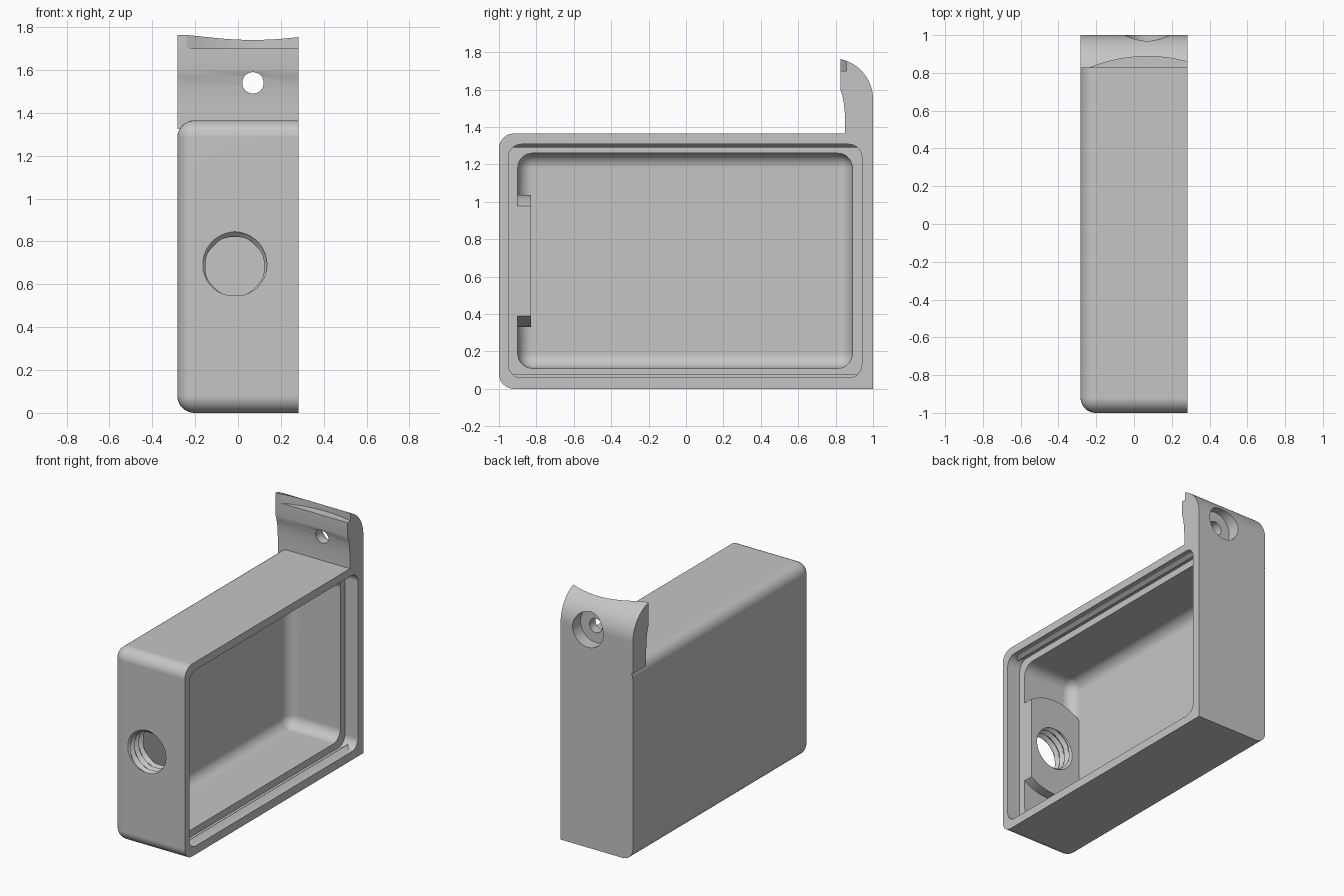
import bpy, bmesh, math

if "Cube" in bpy.data.objects:
    bpy.data.objects.remove(bpy.data.objects["Cube"], do_unlink=True)

grey = bpy.data.materials.new("plain_grey")
grey.use_nodes = True
COLOUR = (0.56, 0.56, 0.56, 1)
grey.diffuse_color = COLOUR
grey.node_tree.nodes["Principled BSDF"].inputs["Base Color"].default_value = COLOUR


def finish(bm, name):
    bmesh.ops.recalc_face_normals(bm, faces=bm.faces)
    mesh = bpy.data.meshes.new(name)
    bm.to_mesh(mesh)
    bm.free()
    mesh.materials.append(grey)
    ob = bpy.data.objects.new(name, mesh)
    bpy.context.collection.objects.link(ob)
    return ob


def rounded_box(name, lo, hi, radius, keep):
    """Box with rounded edges, except those for which keep(midpoint) is true."""
    bm = bmesh.new()
    bmesh.ops.create_cube(bm, size=1)
    edges = [e for e in bm.edges if not keep((e.verts[0].co + e.verts[1].co) / 2)]
    for v in bm.verts:
        v.co = [(a + b) / 2 + (b - a) * c for a, b, c in zip(lo, hi, v.co)]
    bmesh.ops.bevel(bm, geom=edges, offset=radius, segments=8, profile=0.5,
                    affect='EDGES', clamp_overlap=True)
    return finish(bm, name)


def loft(name, rings):
    """Closed solid through rings of equal point count."""
    bm = bmesh.new()
    loops = [[bm.verts.new(p) for p in ring] for ring in rings]
    n = len(loops[0])
    for a, b in zip(loops, loops[1:]):
        for i in range(n):
            j = (i + 1) % n
            bm.faces.new((a[i], a[j], b[j], b[i]))
    bm.faces.new(loops[0])
    bm.faces.new(loops[-1])
    return finish(bm, name)


def circle_y(x, z, r, y, n=64):
    turn = [2 * math.pi * i / n for i in range(n)]
    return [(x + r * math.cos(a), y, z + r * math.sin(a)) for a in turn]


def combine(target, other, operation):
    mod = target.modifiers.new(operation.lower(), 'BOOLEAN')
    mod.operation = operation
    mod.solver = 'EXACT'
    mod.object = other
    bpy.ops.object.select_all(action='DESELECT')
    bpy.context.view_layer.objects.active = target
    target.select_set(True)
    bpy.ops.object.modifier_apply(modifier=mod.name)
    bpy.data.objects.remove(other, do_unlink=True)


HALF, TOP = 0.283, 1.365

# Outer case: flat at the back and on the open side, rounded elsewhere
body = rounded_box("enclosure_body", (-HALF, -1, 0), (HALF, 1, TOP), 0.08,
                   lambda m: m.x > 0.4 or m.y > 0.4)

# Mounting tab: side profile with a curved back and a hollow front
arc = [math.radians(78.2 * i / 14) for i in range(15)]
profile = [(0.85, 1.325), (1, 1.325)]
profile += [(0.78 + 0.22 * math.cos(a), 1.548 + 0.22 * math.sin(a)) for a in arc]
profile += [(0.825, 1.6), (0.836, 1.57), (0.844, 1.525), (0.849, 1.475), (0.85, 1.42)]
tab = loft("mounting_tab", [[(x, y, z) for y, z in profile] for x in (-HALF, HALF)])
combine(body, tab, 'UNION')

# Hollow inside, and the stepped seat for a lid
SEAT_LOW, SEAT_HIGH, LEDGE = 0.06, 1.308, 0.18
cavity = rounded_box("cavity", (-0.227, -0.9, 0.11), (0.5, 0.89, 1.26), 0.08,
                     lambda m: m.x > 0.4)
combine(body, cavity, 'DIFFERENCE')
seat = rounded_box("lid_seat", (LEDGE, -0.95, SEAT_LOW), (0.5, 0.94, SEAT_HIGH), 0.07,
                   lambda m: abs(m.x) > 0.4)
combine(body, seat, 'DIFFERENCE')

# Snap ridges along the top and bottom of the seat, running into its corners
for z, inward in ((SEAT_HIGH, -1), (SEAT_LOW, 1)):
    section = [(0.195, -0.01), (0.195, 0), (0.22, 0.017), (0.245, 0), (0.245, -0.01)]
    ridge = loft("snap_ridge", [[(x, y, z + inward * d) for x, d in section]
                                for y in (-0.935, 0.925)])
    combine(body, ridge, 'UNION')

# Round boss behind the front opening, trimmed flat on both sides
HX, HZ = -0.015, 0.684
boss = loft("boss", [[(min(max(x, -0.25), LEDGE), y, z)
                      for x, y, z in circle_y(HX, HZ, 0.353, y, 96)]
                     for y in (-0.93, -0.83)])
combine(body, boss, 'UNION')

# Threaded front opening: radius follows a helical wave
SEG, PITCH = 48, 0.048
rows = []
for k in range(45):
    y = -1.03 + 0.006 * k
    ring = []
    for i in range(SEG):
        a = 2 * math.pi * i / SEG
        phase = ((y + 1) / PITCH + a / (2 * math.pi) - 0.25) % 1
        r = 0.137 + 0.025 * abs(1 - 2 * phase)
        ring.append((HX + r * math.cos(a), y, HZ + r * math.sin(a)))
    rows.append(ring)
combine(body, loft("thread_cutter", rows), 'DIFFERENCE')

# Screw hole through the tab with a counterbore at the back
for r, y0, y1 in ((0.05, 0.7, 1.1), (0.12, 0.91, 1.1)):
    hole = loft("screw_hole", [circle_y(0.07, 1.54, r, y) for y in (y0, y1)])
    combine(body, hole, 'DIFFERENCE')

# Curved notch in the front lip of the tab, centred over the screw hole
notch = loft("lip_notch", [[(0.07 + 0.8 * math.cos(a), 0.087 + 0.8 * math.sin(a), z)
                            for a in [2 * math.pi * i / 128 for i in range(128)]]
                           for z in (1.7, 2)])
combine(body, notch, 'DIFFERENCE')

# Smooth shading with crisp edges
bpy.ops.object.select_all(action='DESELECT')
body.select_set(True)
bpy.context.view_layer.objects.active = body
bpy.ops.object.shade_smooth_by_angle(angle=math.radians(30))
weighted = body.modifiers.new("even_normals", 'WEIGHTED_NORMAL')
weighted.keep_sharp = True
